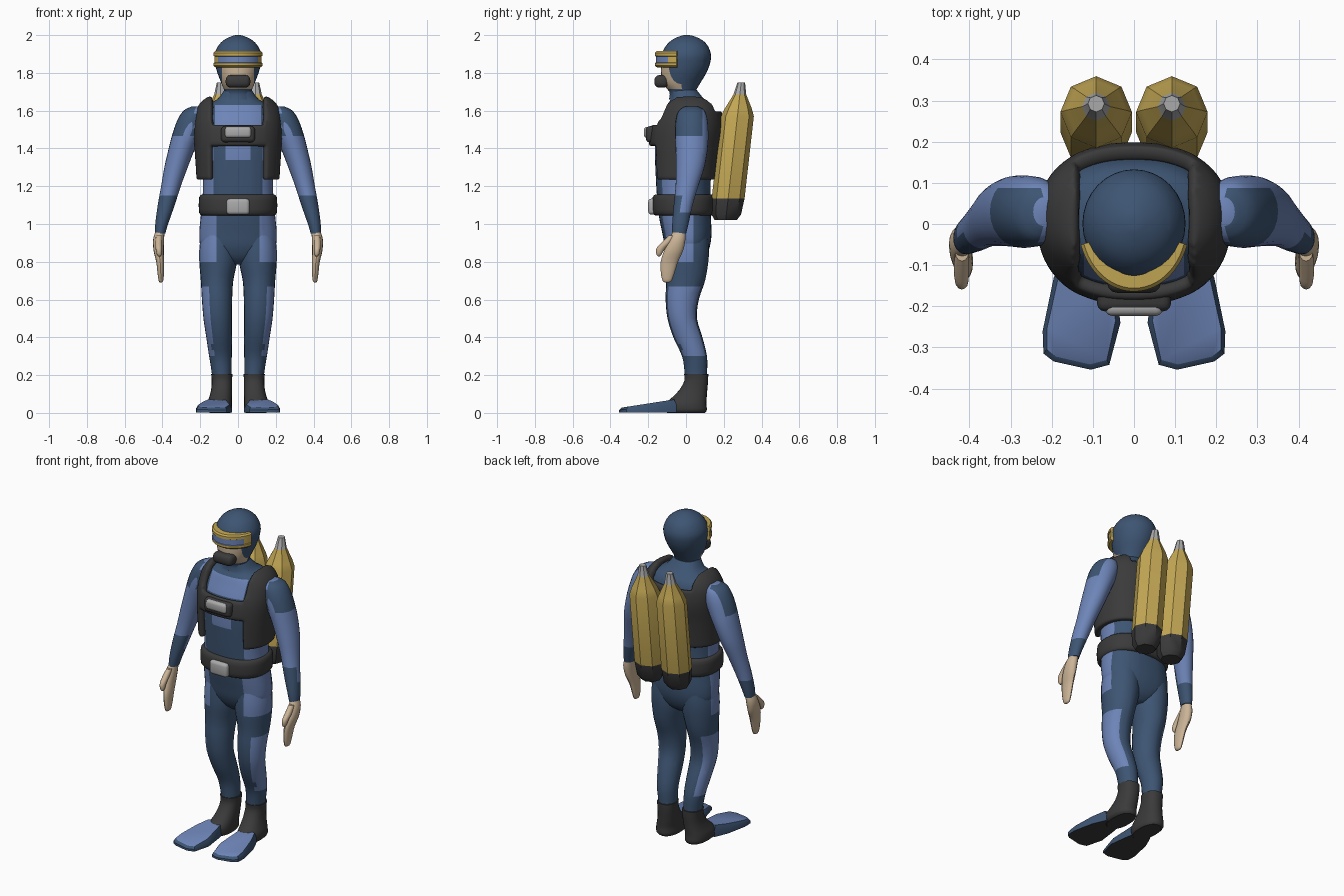
import bpy, bmesh, math
from mathutils import Vector

if "Cube" in bpy.data.objects:
    bpy.data.objects.remove(bpy.data.objects["Cube"])

COLOURS = {
    "navy_suit": (.047, .09, .17), "light_blue_panel": (.155, .235, .48), "charcoal_rubber": (.043, .043, .043),
    "yellow_paint": (.55, .39, .09), "silver_metal": (.40, .40, .40), "skin": (.60, .46, .31),
}
MATS = []
for key, rgb in COLOURS.items():
    m = bpy.data.materials.new(key)
    m.diffuse_color = (*rgb, 1)
    m.use_nodes = True
    m.node_tree.nodes["Principled BSDF"].inputs["Base Color"].default_value = m.diffuse_color
    MATS.append(m)
NAVY, LIGHT, DARK, YELLOW, SILVER, SKIN = range(6)


def finish(name, bm, rule):
    """Turn a bmesh into an object, colouring each face by rule(centre, normal)."""
    bmesh.ops.recalc_face_normals(bm, faces=bm.faces)
    bm.normal_update()
    used = []
    for f in bm.faces:
        i = rule(f.calc_center_median(), f.normal) if callable(rule) else rule
        if i not in used:
            used.append(i)
        f.material_index = used.index(i)
    me = bpy.data.meshes.new(name)
    bm.to_mesh(me)
    bm.free()
    for i in used:
        me.materials.append(MATS[i])
    ob = bpy.data.objects.new(name, me)
    bpy.context.collection.objects.link(ob)
    return ob


def spline(rows, sub):
    """Smoothly resample a list of section tuples."""
    if sub == 1:
        return rows
    out = []
    for i in range(len(rows) - 1):
        a, b, c, d = (rows[max(0, min(len(rows) - 1, i + k))] for k in (-1, 0, 1, 2))
        for j in range(sub):
            t = j / sub
            out.append([.5 * (2 * q + (r - p) * t + (2 * p - 5 * q + 4 * r - s) * t * t
                              + (3 * q - p - 3 * r + s) * t ** 3) for p, q, r, s in zip(a, b, c, d)])
    return out + [rows[-1]]


def loft(name, rows, rule, s=1, n=24, sub=3, power=2.0, cuts=(), keep=None):
    """Stack horizontal rings (x, y, z, rx, ry); cuts are clean colour seams."""
    bm = bmesh.new()
    rings = []
    for x, y, z, rx, ry in spline(rows, sub):
        ring = []
        for k in range(n):
            a = 2 * math.pi * k / n
            c, d = math.cos(a), math.sin(a)
            px = math.copysign(abs(c) ** (2 / power), c) * rx
            py = math.copysign(abs(d) ** (2 / power), d) * ry
            ring.append(bm.verts.new((s * (x + px), y + py, z)))
        rings.append(ring)
    for lo, hi in zip(rings, rings[1:]):
        for k in range(n):
            bm.faces.new((lo[k], lo[(k + 1) % n], hi[(k + 1) % n], hi[k]))
    bm.faces.new(rings[0])
    bm.faces.new(rings[-1])
    for axis, v in cuts:
        no = Vector((axis == 'x', axis == 'y', axis == 'z'))
        bmesh.ops.bisect_plane(bm, geom=bm.verts[:] + bm.edges[:] + bm.faces[:], dist=1e-4,
                               plane_co=no * v, plane_no=no)
    bmesh.ops.recalc_face_normals(bm, faces=bm.faces)
    if keep:
        drop = [f for f in bm.faces if not keep(f.calc_center_median())]
        bmesh.ops.delete(bm, geom=drop, context='FACES')
    return finish(name, bm, rule)


def block(name, loc, size, mat, bevel):
    """Rounded block."""
    bm = bmesh.new()
    bmesh.ops.create_cube(bm, size=1)
    for v in bm.verts:
        v.co = Vector([v.co[i] * size[i] + loc[i] for i in range(3)])
    bmesh.ops.bevel(bm, geom=bm.edges[:], offset=bevel, segments=3, profile=.5, affect='EDGES')
    return finish(name, bm, mat)


# torso and hips
TORSO = [(0, .01, .785, .04, .05), (0, .01, .82, .13, .09), (0, .008, .88, .195, .118), (0, .005, .95, .205, .13),
         (0, -.007, 1.05, .196, .138), (0, -.012, 1.15, .187, .142), (0, -.014, 1.25, .187, .146),
         (0, -.008, 1.4, .197, .157), (0, .005, 1.5, .203, .16), (0, .018, 1.58, .195, .14),
         (0, .018, 1.63, .165, .118), (0, .008, 1.66, .11, .09), (0, -.012, 1.71, .072, .068)]


def torso_rule(c, n):
    x, z = abs(c.x), c.z
    if c.y < 0 and (1.525 < z < 1.63 and x < .122 or 1.34 < z < 1.43 and x < .065):
        return LIGHT
    if c.y < .04 and (1.05 < z < 1.45 and x > .13 or .8 < z < 1.05 and x > .115):
        return LIGHT
    return NAVY


seams = [('x', s * v) for s in (-1, 1) for v in (.065, .115, .122, .13)]
seams += [('z', v) for v in (.8, 1.05, 1.34, 1.43, 1.45, 1.525, 1.63)] + [('y', .04)]
loft("torso", TORSO, torso_rule, n=40, power=2.35, cuts=seams)


# buoyancy vest: side panels, shoulder straps, chest strap and back plate
def vest_keep(c):
    if not 1.235 < c.z < 1.655:
        return False
    return abs(c.x) > .128 or (c.y < 0 and 1.41 < c.z < 1.52) or (c.y > 0 and c.z < 1.59)


vest = loft("vest", TORSO, DARK, n=40, power=2.35, keep=vest_keep,
            cuts=[('x', .128), ('x', -.128)] + [('z', v) for v in (1.235, 1.41, 1.52, 1.59, 1.655)])
mod = vest.modifiers.new("thickness", 'SOLIDIFY')
mod.thickness, mod.offset = .034, 1
vest.modifiers.new("rounding", 'SUBSURF').levels = 1
vest.modifiers["rounding"].render_levels = 1
block("chest_clip", (0, -.175, 1.475), (.18, .075, .085), DARK, .02)
block("chest_buckle", (0, -.205, 1.485), (.14, .036, .058), SILVER, .016)

# weight belt
loft("belt", [(0, -.012, 1.045, .192, .15), (0, -.012, 1.058, .205, .164), (0, -.012, 1.1, .208, .167),
              (0, -.012, 1.143, .205, .164), (0, -.012, 1.156, .192, .15)], DARK, n=40, power=2.35, sub=2)
block("belt_buckle", (0, -.18, 1.092), (.122, .04, .085), SILVER, .018)


# hooded head with face opening
def head_rule(c, n):
    return SKIN if c.y < -.03 and abs(c.x) < .086 and 1.715 < c.z < 1.86 else NAVY


loft("head", [(0, -.012, 1.66, .085, .078), (0, -.018, 1.70, .072, .07), (0, -.025, 1.745, .088, .1),
              (0, -.012, 1.8, .109, .12), (0, -.002, 1.85, .121, .129), (0, .002, 1.9, .124, .13),
              (0, .005, 1.95, .1, .106), (0, .005, 1.98, .065, .07), (0, .005, 1.997, .025, .028),
              (0, .005, 2.0, .006, .006)], head_rule, n=32,
     cuts=[('x', .086), ('x', -.086), ('z', 1.715), ('z', 1.86)])
block("mouthpiece", (0, -.13, 1.755), (.13, .075, .066), DARK, .025)

# diving mask: band swept round the face with a lens strip
bm = bmesh.new()
PROFILE = [(-.035, 1.828), (-.004, 1.83), (.004, 1.838), (.004, 1.852), (0, 1.854),
           (0, 1.888), (.004, 1.89), (.004, 1.906), (-.004, 1.915), (-.035, 1.917)]
cols = []
for k in range(25):
    a = math.radians(-72 + 6 * k)
    cols.append([bm.verts.new(((.132 + o) * math.sin(a), -(.16 + o) * math.cos(a), z)) for o, z in PROFILE])
for a, b in zip(cols, cols[1:]):
    for k in range(len(PROFILE)):
        j = (k + 1) % len(PROFILE)
        bm.faces.new((a[k], b[k], b[j], a[j]))
bm.faces.new(cols[0])
bm.faces.new(cols[-1])
finish("mask", bm, lambda c, n: LIGHT if 1.853 < c.z < 1.889 and abs(c.x) < .11 and n.y < -.2 else YELLOW)

# flipper outline, from the heel end round the blade
FLIPPER = [(.06, -.05), (.16, -.05), (.195, -.13), (.222, -.26), (.22, -.315), (.195, -.334),
           (.105, -.354), (.06, -.342), (.033, -.24), (.047, -.13)]

for s, side in ((1, "left"), (-1, "right")):
    # arm with shoulder patch and cuff
    def arm_rule(c, n):
        cuff = c.z < 1.06 or (c.z < 1.15 and n.y < -.3)
        patch = c.z > 1.465 and -.055 < c.y < .088 and s * c.x > .225
        return NAVY if cuff or patch else LIGHT

    loft(side + "_arm", [(.412, -.036, .95, .027, .037), (.404, -.03, 1.0, .034, .043), (.38, -.015, 1.1, .045, .05),
                         (.355, .005, 1.2, .052, .06), (.328, .022, 1.3, .062, .075), (.297, .03, 1.4, .07, .085),
                         (.268, .03, 1.48, .078, .088), (.243, .03, 1.55, .078, .084), (.23, .03, 1.6, .058, .068),
                         (.22, .03, 1.622, .025, .035)], arm_rule, s,
         cuts=[('z', 1.06), ('z', 1.15), ('z', 1.465), ('y', -.055), ('y', .088)])

    # mitten hand and thumb
    loft(side + "_hand", [(.412, -.036, .965, .023, .032), (.42, -.045, .92, .029, .042), (.42, -.065, .86, .027, .05),
                          (.412, -.088, .8, .021, .046), (.409, -.097, .74, .017, .036),
                          (.408, -.1, .7, .012, .024), (.408, -.1, .69, .004, .01)], SKIN, s, n=16)
    loft(side + "_thumb", [(.418, -.07, .94, .016, .02), (.42, -.105, .9, .018, .026), (.419, -.133, .87, .017, .024),
                           (.417, -.143, .84, .013, .014), (.416, -.143, .828, .004, .005)], SKIN, s, n=12)

    # leg with hip panel and outer stripe
    def leg_rule(c, n):
        hip = c.z > .8 and s * c.x > .115 and c.y < .04
        stripe = .3 < c.z < .67 and s * n.x > .6
        return LIGHT if hip or stripe else NAVY

    loft(side + "_leg", [(.085, .053, .17, .05, .058), (.087, .052, .22, .053, .06), (.093, .045, .3, .06, .066),
                         (.1, .01, .4, .068, .077), (.108, -.02, .5, .075, .078), (.111, -.02, .6, .08, .088),
                         (.111, -.002, .7, .086, .103), (.105, .003, .8, .1, .115), (.104, .005, .88, .1, .117),
                         (.1, .005, .97, .09, .11)], leg_rule, s,
         cuts=[('z', .3), ('z', .67), ('z', .8), ('x', s * .115), ('y', .04)])

    # boot
    loft(side + "_boot", [(.095, .0, 0, .056, .1), (.098, .0, .015, .066, .11), (.098, .0, .05, .066, .108),
                          (.092, .02, .085, .06, .09), (.087, .04, .125, .055, .073),
                          (.085, .054, .17, .054, .063), (.086, .054, .205, .056, .064)], DARK, s, power=2.3)

    # flipper blade: thins to the tip, rim and sole in different colours
    bm = bmesh.new()
    mid = Vector((.13, -.2))
    loops = []
    for inset, up in ((0, 0), (0, .55), (.013, 1)):
        loop = []
        for x, y in FLIPPER:
            p = Vector((x, y))
            p += (mid - p).normalized() * inset
            top = .07 + (p.y + .05) * .155
            loop.append(bm.verts.new((s * p.x, p.y, .003 + top * up if up else .003)))
        loops.append(loop)
    for lo, hi in zip(loops, loops[1:]):
        for k in range(len(lo)):
            j = (k + 1) % len(lo)
            bm.faces.new((lo[k], lo[j], hi[j], hi[k]))
    bm.faces.new(loops[0])
    bm.faces.new(loops[-1])
    finish(side + "_flipper", bm, lambda c, n: DARK if n.z < -.5 else LIGHT if n.z > .93 else NAVY)

    # air tank: faceted, leaning back, with rubber foot and metal valve
    tank = [(.058, 1.02), (.078, 1.05), (.087, 1.135), (.087, 1.57), (.072, 1.61), (.034, 1.685), (.02, 1.75)]
    loft(side + "_air_tank", [(.092, .21 + (z - 1.02) * .113, z, r, r) for r, z in tank],
         lambda c, n: DARK if c.z < 1.13 else SILVER if c.z > 1.69 else YELLOW, s, n=8, sub=1)

# smooth shading with crisp hard edges
for ob in bpy.context.scene.objects:
    ob.select_set(True)
    bpy.context.view_layer.objects.active = ob
bpy.ops.object.shade_smooth_by_angle(angle=math.radians(38))
